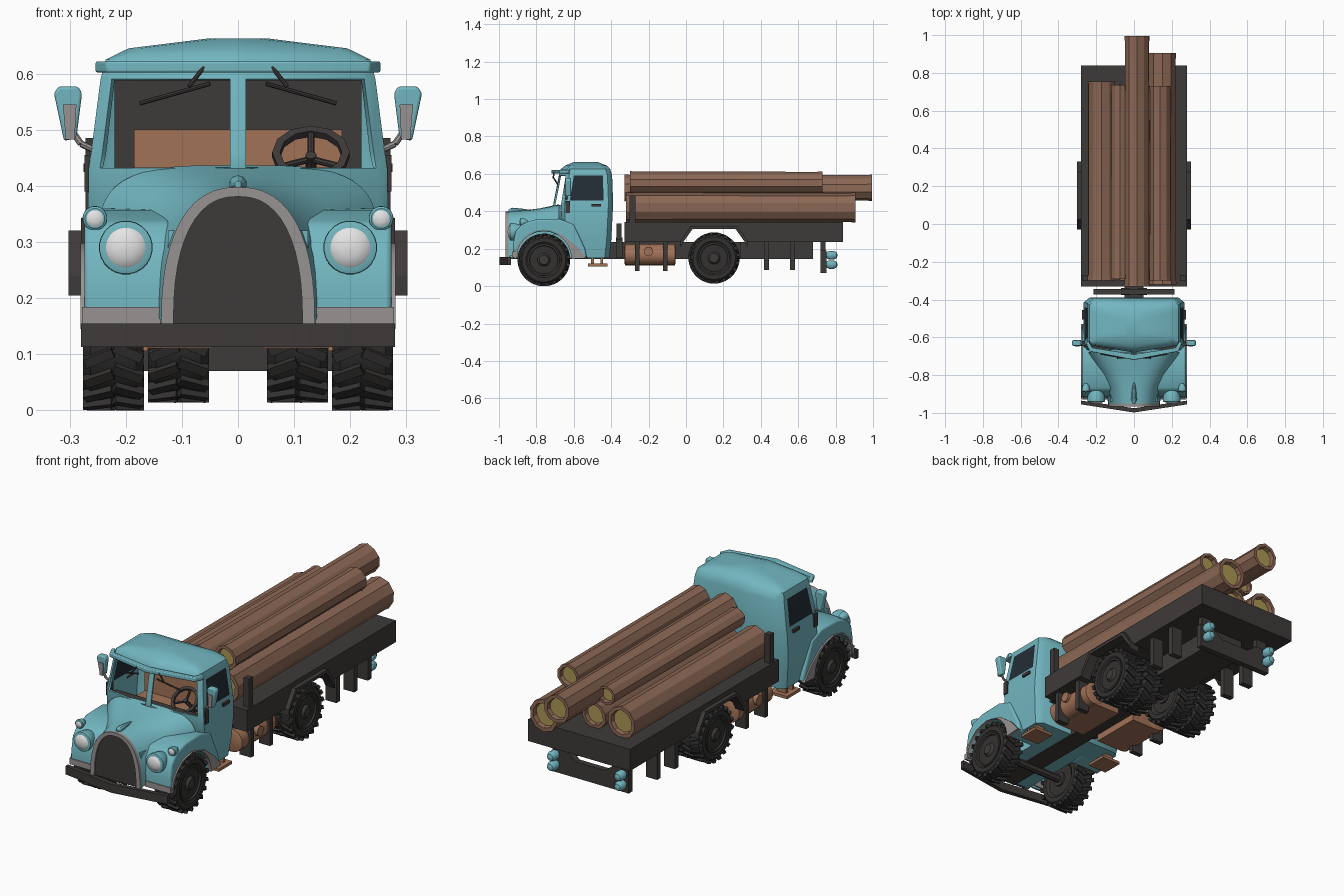
import bpy, bmesh, math, random
from mathutils import Matrix, Vector

if "Cube" in bpy.data.objects:
    bpy.data.objects.remove(bpy.data.objects["Cube"])
random.seed(4)

def material(name, r, g, b):
    m = bpy.data.materials.new(name)
    m.diffuse_color = (r, g, b, 1)
    m.use_nodes = True
    m.node_tree.nodes["Principled BSDF"].inputs["Base Color"].default_value = m.diffuse_color
    return m

TEAL = material("teal paint", .17, .47, .53)
DARK = material("dark grey", .048, .042, .041)
TYRE = material("tyre black", .033, .031, .030)
GLASS = material("dark glass", .016, .026, .035)
TRIM = material("grey trim", .31, .29, .285)
LENS = material("white lens", .78, .78, .78)
BARK = material("bark", .26, .137, .09)
WOOD = material("cut wood", .42, .31, .09)
BROWN = material("brown", .36, .17, .095)

def finish(name, bm, mats, angle=30, mirror=False, bevel=0):
    bmesh.ops.recalc_face_normals(bm, faces=bm.faces)
    for f in bm.faces:
        f.smooth = True
    for e in bm.edges:
        e.smooth = len(e.link_faces) == 2 and e.calc_face_angle(0) < math.radians(angle)
    me = bpy.data.meshes.new(name)
    bm.to_mesh(me)
    bm.free()
    for m in mats if isinstance(mats, list) else [mats]:
        me.materials.append(m)
    ob = bpy.data.objects.new(name, me)
    bpy.context.collection.objects.link(ob)
    if bevel:
        b = ob.modifiers.new("bevel", 'BEVEL')
        b.width, b.segments = bevel, 3
    if mirror:
        ob.modifiers.new("mirror", 'MIRROR').use_mirror_merge = False
    return ob

def loft(bm, rings, caps=True):
    vs = [[bm.verts.new(p) for p in r] for r in rings]
    n = len(vs[0])
    faces = {}
    for i in range(len(vs) - 1):
        for j in range(n):
            k = (j + 1) % n
            faces[i, j] = bm.faces.new((vs[i][j], vs[i][k], vs[i + 1][k], vs[i + 1][j]))
    if caps:
        bm.faces.new(vs[0])
        bm.faces.new(vs[-1])
    return faces

def prism(name, pts, a, b, axis, mat, **kw):
    """Extrude a 2D outline along an axis from a to b."""
    bm = bmesh.new()
    def at(p, t):
        q = list(p)
        q.insert(axis, t)
        return q
    loft(bm, [[at(p, t) for p in pts] for t in (a, b)])
    return finish(name, bm, mat, **kw)

def box(name, x0, x1, y0, y1, z0, z1, mat, **kw):
    return prism(name, [(x0, y0), (x1, y0), (x1, y1), (x0, y1)], z0, z1, 2, mat, **kw)

def ring(c, axis, t, r, n, jit=None):
    out = []
    for i in range(n):
        a = 2 * math.pi * (i + .5) / n
        k = r * (jit[i] if jit else 1)
        q = [c[0] + k * math.cos(a), c[1] + k * math.sin(a)]
        q.insert(axis, t)
        out.append(q)
    return out

def lathe(name, prof, c, axis, mat, n=24, **kw):
    bm = bmesh.new()
    loft(bm, [ring(c, axis, t, r, n) for t, r in prof])
    return finish(name, bm, mat, **kw)

def rods(name, path, r, mat, **kw):
    bm = bmesh.new()
    for a, b in zip(path, path[1:]):
        a, b = Vector(a), Vector(b)
        m = Matrix.Translation((a + b) / 2) @ (b - a).to_track_quat('Z', 'Y').to_matrix().to_4x4()
        bmesh.ops.create_cone(bm, cap_ends=True, segments=8, radius1=r, radius2=r, depth=(b - a).length, matrix=m)
    return finish(name, bm, mat, **kw)

def arch(w, z0, h, p, n=24):
    out = []
    for i in range(n + 1):
        c, s = math.cos(math.pi * i / n), abs(math.sin(math.pi * i / n))
        out.append((math.copysign(abs(c) ** (2 / p), c) * w, z0 + h * s ** (2 / p)))
    return out

# cab: stacked plan outlines (z, half width, front centre, front corner, rear)
levels = [(.15, .25, -.54, -.54, -.41), (.24, .262, -.60, -.60, -.40), (.33, .268, -.68, -.66, -.395),
          (.432, .266, -.71, -.665, -.39), (.458, .262, -.706, -.661, -.39), (.59, .245, -.68, -.64, -.395),
          (.625, .236, -.67, -.635, -.405), (.645, .195, -.645, -.615, -.425), (.663, .05, -.6, -.59, -.47)]
rings = []
for z, w, yc, yk, yr in levels:
    fr = lambda x: yc + (yk - yc) * x / w
    half = [(0, yc), (.014, fr(.014)), (w - .02, fr(w - .02)), (w, yk + .015), (w, yk + .04),
            (w, yr - .05), (w, yr - .025), (w - .03, yr), (0, yr)]
    rings.append([(x, y, z) for x, y in half + [(-x, y) for x, y in half[-2:0:-1]]])
bm = bmesh.new()
faces = loft(bm, rings)
gone = []
for (i, j), f in faces.items():
    k = min(j, 15 - j)
    if i in (3, 4) and k == 1:
        gone.append(f)          # open windscreens
    if i == 4 and k == 4:
        f.material_index = 1    # door windows
bmesh.ops.recalc_face_normals(bm, faces=bm.faces)
bmesh.ops.delete(bm, geom=gone, context='FACES')
cab = finish("cab", bm, [TEAL, GLASS], angle=40)
s = cab.modifiers.new("wall", 'SOLIDIFY')
s.thickness, s.offset = .01, -1
prism("sun_visor", [(0, -.72), (.235, -.675), (.255, -.63), (.24, -.62), (.22, -.655), (0, -.69),
                    (-.22, -.655), (-.24, -.62), (-.255, -.63), (-.235, -.675)], .602, .622, 2, TEAL, bevel=.004)

# cab interior
box("seat_back", -.185, .185, -.47, -.43, .25, .50, BROWN)
box("seat_cushion", -.185, .185, -.58, -.45, .25, .37, BROWN)
box("rear_lining", -.22, .22, -.415, -.408, .3, .61, DARK)
box("dashboard", -.23, .23, -.665, -.63, .35, .425, DARK)
bm = bmesh.new()
tilt = Matrix.Translation((.13, -.60, .455)) @ Matrix.Rotation(.75, 4, 'X')
hoop = []
for i in range(12):
    a = 2 * math.pi * i / 12
    hoop.append([tilt @ Vector(((.062 + dr) * math.cos(a), (.062 + dr) * math.sin(a), dz))
                 for dr, dz in ((-.007, -.007), (.007, -.007), (.007, .007), (-.007, .007))])
loft(bm, hoop + hoop[:1], caps=False)
finish("steering_wheel", bm, DARK)
for k in range(3):
    a = math.pi * (.5 + 2 * k / 3)
    rods("steering_spoke", [tilt @ Vector((0, 0, -.01)), tilt @ Vector((.06 * math.cos(a), .06 * math.sin(a), 0))], .006, DARK)
rods("steering_column", [tilt @ Vector((0, 0, 0)), tilt @ Vector((0, 0, -.12))], .01, DARK)

# bonnet, grille, bumper
bm = bmesh.new()
loft(bm, [[(x, y, z) for x, z in arch(w, z0, top - z0, p)] for y, w, z0, top, p in
          ((-.95, .137, .155, .398, 2.4), (-.86, .152, .2, .405, 2.5), (-.78, .188, .26, .416, 2.8), (-.68, .25, .28, .437, 3.5))])
finish("bonnet", bm, TEAL, angle=50)
box("engine_bay", -.125, .125, -.94, -.5, .15, .32, TEAL)
inner = arch(.115, .155, .226, 2.4)
prism("grille", inner, -.958, -.94, 1, DARK)
prism("grille_rim", arch(.137, .155, .243, 2.4) + inner[::-1], -.966, -.945, 1, TRIM)
lathe("bonnet_ornament", [(-.95, .006), (-.93, .016), (-.88, .012), (-.82, .003)], (0, .403), 1, TEAL, n=10)
prism("front_bumper", [(-.28, -.955), (0, -.998), (.28, -.955), (.28, -.935), (0, -.975), (-.28, -.935)], .113, .155, 2, DARK)

# front fenders with grey lips
wheel_arch = [(-.76 + .148 * math.cos(a), .145 + .148 * math.sin(a)) for a in [math.pi * i / 12 for i in range(13)]]
prism("front_fender", [(-.925, .155), (-.925, .22), (-.912, .29), (-.875, .335), (-.8, .357), (-.68, .36), (-.6, .33),
                       (-.54, .2), (-.53, .15)] + wheel_arch, .12, .274, 0, TEAL, mirror=True, bevel=.01, angle=40)
prism("fender_lip", [(-.925, .155), (-.9, .225), (-.84, .28), (-.76, .298), (-.66, .272), (-.58, .21), (-.53, .15)]
      + wheel_arch, .262, .281, 0, TRIM, mirror=True)
box("fender_front_band", .138, .278, -.929, -.9, .155, .184, TRIM, mirror=True)

# lamps, mirrors, wipers, door fittings
for nm, c, y, r in (("headlamp", (.2, .29), -.94, .048), ("side_lamp", (.255, .342), -.885, .022)):
    lathe(nm, [(y + r * 1.8, r * .4), (y + r * 1.2, r * .8), (y + r * .3, r), (y, r * .98), (y - .003, r * .8)], c, 1, TEAL, mirror=True)
    lathe(nm + "_lens", [(y, r * .8), (y - r * .15, r * .65), (y - r * .25, r * .35), (y - r * .28, r * .05)], c, 1, LENS, mirror=True)
prism("mirror_housing", [(.288, .485), (.31, .48), (.328, .565), (.32, .577), (.285, .577), (.278, .565)],
      -.645, -.615, 1, TEAL, mirror=True, bevel=.005)
prism("mirror_plate", [(.291, .483), (.307, .483), (.312, .545), (.288, .545)], -.649, -.643, 1, TRIM, mirror=True)
rods("mirror_arm", [(.258, -.64, .465), (.28, -.64, .475), (.297, -.635, .50)], .006, TRIM, mirror=True)
rods("wiper_arm", [(.06, -.705, .612), (.088, -.71, .577)], .004, DARK, mirror=True)
rods("wiper_blade", [(.05, -.71, .582), (.175, -.688, .547)], .004, DARK, mirror=True)
box("door_handle", .255, .275, -.505, -.455, .425, .44, DARK, mirror=True)
box("door_hinge", .25, .274, -.645, -.62, .39, .455, DARK, mirror=True)
box("step_plate", .16, .262, -.525, -.42, .106, .12, BROWN, mirror=True)
for y in (-.5, -.45):
    box("step_hanger", .19, .24, y - .007, y + .007, .118, .16, BROWN, mirror=True)

# wheels
def wheel(name, x, y, z, r):
    h = .054
    lathe(name + "_tyre", [(x - h + .01, r * .58), (x - h, r * .68), (x - h, r * .84), (x - h * .75, r * .93), (x + h * .75, r * .93),
                           (x + h, r * .84), (x + h, r * .68), (x + h - .01, r * .58)], (y, z), 0, TYRE, mirror=True, n=28)
    bm = bmesh.new()
    for i in range(20):
        for sd in (-1, 1):
            m = (Matrix.Translation((x, y, z)) @ Matrix.Rotation(2 * math.pi * (i + sd * .12) / 20, 4, 'X')
                 @ Matrix.Translation((sd * .026, 0, r * .94)) @ Matrix.Rotation(-sd * .4, 4, 'Z')
                 @ Matrix.Diagonal((.054, .018, r * .12, 1)))
            bmesh.ops.create_cube(bm, size=1, matrix=m)
    finish(name + "_tread", bm, TYRE, mirror=True)
    lathe(name + "_rim", [(x + h - .02, r * .3), (x + h - .016, r * .52), (x + h - .002, r * .55), (x + h - .002, r * .61),
                          (x + h - .02, r * .62)], (y, z), 0, DARK, mirror=True)
    lathe(name + "_hub", [(x - h, r * .25), (x + h - .01, r * .25), (x + h + .002, r * .18)], (y, z), 0, DARK, mirror=True, n=12)

wheel("front_wheel", .222, -.76, .14, .14)
wheel("rear_outer_wheel", .222, .15, .15, .136)
wheel("rear_inner_wheel", .106, .15, .15, .136)

# chassis
box("chassis_spine", -.05, .05, -.95, .68, .145, .235, DARK)
for y, z in ((-.76, .14), (.15, .15)):
    rods("axle", [(-.26, y, z), (.26, y, z)], .02, DARK)
box("rear_frame", .05, .1, .29, .68, .145, .235, DARK, mirror=True)
for y in (.43, .57):
    box("rear_post", .19, .25, y - .014, y + .014, .085, .24, DARK, mirror=True)
for y in (-.26, -.11):
    box("tank_bracket", .2, .262, y - .012, y + .012, .08, .24, DARK, mirror=True)
lathe("fuel_tank", [(-.33, .045), (-.325, .057), (-.06, .057), (-.055, .045)], (.195, .168), 1, BROWN, n=16, mirror=True)
box("tank_inner", .045, .19, -.325, -.06, .111, .215, BROWN, mirror=True)
lathe("tank_cap", [(.24, .025), (.264, .025)], (-.2, .185), 0, BROWN, n=12, mirror=True)
box("headboard", -.215, .215, -.372, -.345, .25, .335, DARK)
box("headboard_leg", .02, .07, -.375, -.34, .15, .26, DARK, mirror=True)
prism("tail_plate", [(-.21, .07), (.21, .07), (.21, .19), (.13, .19), (.08, .15), (-.08, .15), (-.13, .19), (-.21, .19)],
      .72, .75, 1, DARK)
box("tail_plate_hanger", .14, .2, .72, .745, .18, .24, DARK, mirror=True)
for z in (.115, .165):
    lathe("tail_lamp", [(.75, .015), (.765, .024), (.79, .024), (.805, .016), (.81, .003)], (.185, z), 1, TEAL, n=12, mirror=True)

# flat bed with wheel cut-outs, flares and stakes
prism("flat_bed", [(-.33, .235), (-.33, .343), (.84, .343), (.84, .235), (.33, .235), (.27, .312), (.03, .312), (-.03, .235)],
      -.28, .28, 0, DARK)
prism("rear_flare", [(-.03, .205), (-.03, .24), (.025, .32), (.275, .32), (.33, .24), (.33, .205), (.315, .235),
                     (.265, .305), (.035, .305), (-.015, .235)], .25, .302, 0, DARK, mirror=True)
box("bed_stake", .243, .272, -.302, -.27, .34, .485, DARK, mirror=True)

# log load: (x, z, radius, start, end)
for x, z, r, y0, y1 in ((-.172, .418, .077, -.3, .755), (-.01, .405, .066, -.3, .74), (.15, .42, .078, -.32, .905),
                        (.015, .524, .068, -.33, .995), (.138, .552, .06, -.3, .73), (-.075, .515, .046, -.29, .735)):
    bm = bmesh.new()
    jit = [random.uniform(.94, 1.05) for _ in range(10)]
    prof = [(y0 + .02, .72), (y0, .78), (y0, 1.04), (y0 + .03, 1), (y1 - .03, .98), (y1, 1.02), (y1, .78), (y1 - .02, .72)]
    loft(bm, [ring((x, z), 1, t, r * k, 10, jit) for t, k in prof])
    for f in bm.faces:
        f.material_index = int(len(f.verts) > 4)
    finish("log", bm, [BARK, WOOD], angle=20)
